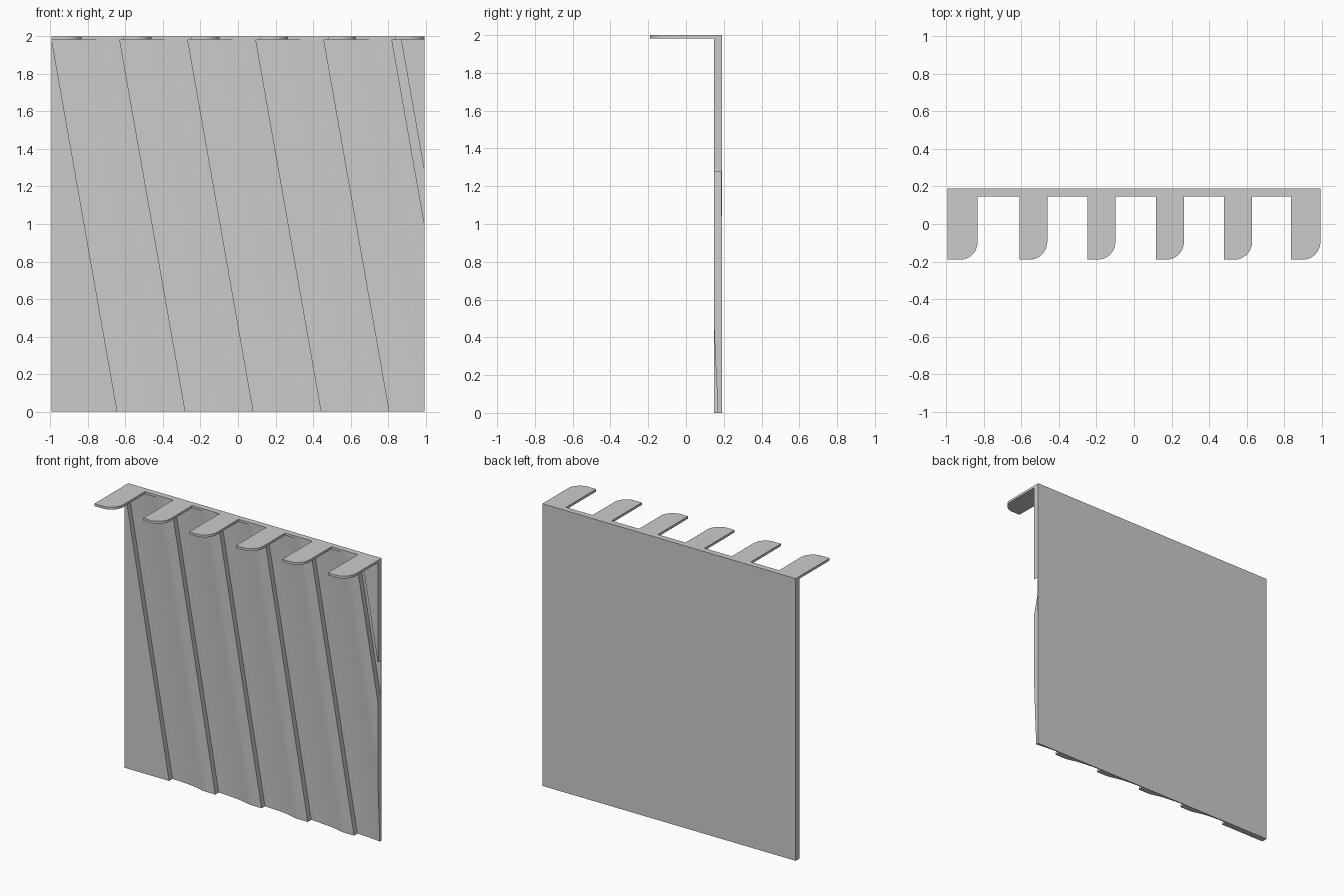
import bpy, bmesh, math
from mathutils import Vector

if "Cube" in bpy.data.objects:
    bpy.data.objects.remove(bpy.data.objects["Cube"])

HALF_X, BACK, FRONT = 0.993, 0.19, 0.147
PLATE_Z, TOP = 1.983, 2.0
SLOPE = math.tan(math.radians(10))
PITCH, FIRST = 0.3625, -0.643


def finish(bm, name):
    bmesh.ops.recalc_face_normals(bm, faces=bm.faces)
    mesh = bpy.data.meshes.new(name)
    bm.to_mesh(mesh)
    bm.free()
    obj = bpy.data.objects.new(name, mesh)
    bpy.context.collection.objects.link(obj)
    bpy.ops.object.select_all(action='DESELECT')
    obj.select_set(True)
    bpy.context.view_layer.objects.active = obj
    bpy.ops.object.shade_smooth_by_angle(angle=math.radians(25))
    return obj


def extrude_outline(points, z0, z1, lean=0.0):
    """Prism from an xy outline; lean shifts the top along x."""
    bm = bmesh.new()
    face = bm.faces.new([bm.verts.new((x, y, z0)) for x, y in points])
    geo = bmesh.ops.extrude_face_region(bm, geom=[face])['geom']
    verts = [g for g in geo if isinstance(g, bmesh.types.BMVert)]
    bmesh.ops.translate(bm, verts=verts, vec=(lean, 0, z1 - z0))
    return bm


# Panel: slanted sawtooth profile, each step followed by a curved ramp
ramp = [(0, 0.185), (0.06, 0.182), (0.12, 0.177), (0.165, 0.172), (0.20, 0.1655),
        (0.235, 0.156), (0.26, 0.150), (0.28, 0.1475), (0.30, FRONT)]
outline = [(-1.2, BACK), (-1.2, FRONT)]
for i in range(5):
    step = FIRST + i * PITCH
    outline.append((step, FRONT))
    outline += [(step + dx, y) for dx, y in ramp]
# last narrow square groove
step = FIRST + 5 * PITCH
outline += [(step, FRONT), (step, 0.185), (step + 0.049, 0.185), (step + 0.049, FRONT)]
outline += [(1.7, FRONT), (1.7, BACK)]
bm = extrude_outline(outline, 0, PLATE_Z, -SLOPE * PLATE_Z)

# trim the slanted prism to vertical sides
for side in (-1, 1):
    cut = bmesh.ops.bisect_plane(
        bm, geom=bm.verts[:] + bm.edges[:] + bm.faces[:], dist=1e-5,
        plane_co=Vector((side * HALF_X, 0, 0)), plane_no=Vector((side, 0, 0)),
        clear_outer=True)['geom_cut']
    rim = [g for g in cut if isinstance(g, bmesh.types.BMEdge)]
    bmesh.ops.edgeloop_fill(bm, edges=rim)
finish(bm, "ridged_panel")

# Top comb: strip along the back with six tabs, each rounded at one corner
tabs = [(-HALF_X, -0.833), (-0.611, -0.462), (-0.248, -0.099),
        (0.117, 0.266), (0.48, 0.629), (0.837, HALF_X)]
TAB_END, R = -0.19, 0.095
comb = [(-HALF_X, BACK)]
for left, right in tabs:
    if left > -HALF_X:
        comb.append((left, FRONT))
    comb.append((left, TAB_END))
    for k in range(13):
        a = math.radians(-90 + 7.5 * k)
        comb.append((right - R + R * math.cos(a), TAB_END + R + R * math.sin(a)))
    if right < HALF_X:
        comb.append((right, FRONT))
comb.append((HALF_X, BACK))
finish(extrude_outline(comb, PLATE_Z, TOP), "top_comb_flange")
